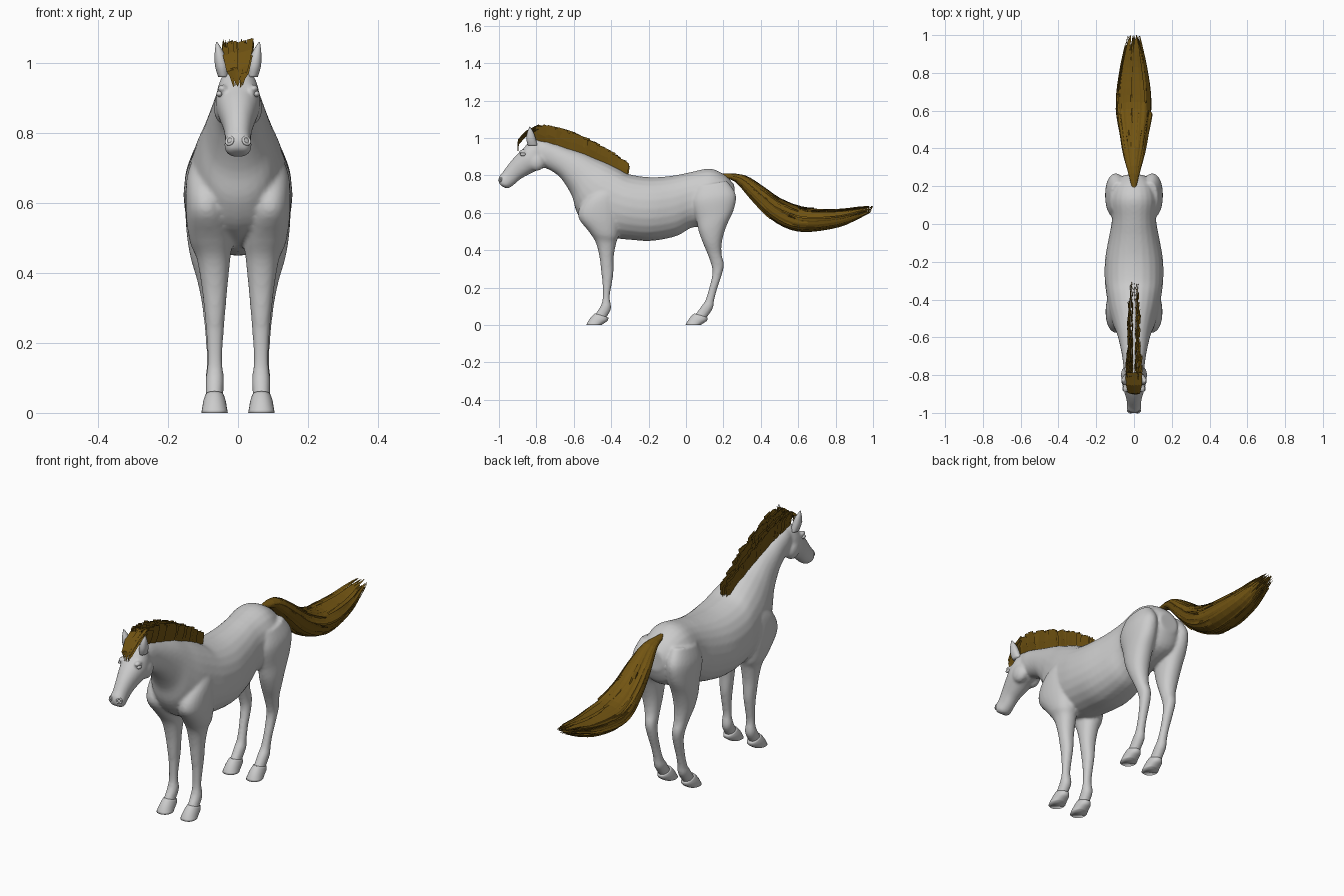
import bpy, bmesh, math, random
from mathutils import Vector

if "Cube" in bpy.data.objects:
    bpy.data.objects.remove(bpy.data.objects["Cube"])

random.seed(4)


def finish(name, bm, smooth=True, mat=None):
    me = bpy.data.meshes.new(name)
    bm.to_mesh(me)
    bm.free()
    ob = bpy.data.objects.new(name, me)
    bpy.context.collection.objects.link(ob)
    for p in me.polygons:
        p.use_smooth = smooth
    if mat:
        me.materials.append(mat)
    return ob


def spline(pts, steps):
    """Catmull-Rom through tuples of any length."""
    q = [pts[0]] + list(pts) + [pts[-1]]
    out = []
    for i in range(1, len(q) - 2):
        for s in range(steps):
            t = s / steps
            out.append(tuple(0.5 * (2 * b + (c - a) * t + (2 * a - 5 * b + 4 * c - d) * t * t
                             + (3 * b - a - 3 * c + d) * t ** 3)
                             for a, b, c, d in zip(*q[i - 1:i + 3])))
    return out + [tuple(pts[-1])]


def loft(bm, stations, side=1, steps=4, n=24, power=0.92):
    """Skin rings given as (y,z of one edge, y,z of opposite edge, x centre, x half width)."""
    rings = []
    for ya, za, yb, zb, xc, hw in spline(stations, steps):
        ring = []
        for k in range(n):
            a = 2 * math.pi * k / n
            c, s = [math.copysign(abs(f) ** power, f) for f in (math.cos(a), math.sin(a))]
            ring.append(bm.verts.new((side * (xc + hw * s), (ya + yb) / 2 + (ya - yb) / 2 * c,
                                      (za + zb) / 2 + (za - zb) / 2 * c)))
        rings.append(ring)
    faces = [bm.faces.new((r[k], r[(k + 1) % n], q[(k + 1) % n], q[k]))
             for r, q in zip(rings, rings[1:]) for k in range(n)]
    faces += [bm.faces.new(rings[0]), bm.faces.new(rings[-1])]
    bmesh.ops.recalc_face_normals(bm, faces=faces)


def ball(bm, loc, size, seg=20):
    vs = bmesh.ops.create_uvsphere(bm, u_segments=seg, v_segments=seg // 2, radius=1)["verts"]
    for v in vs:
        v.co = Vector(loc) + Vector(a * b for a, b in zip(v.co, size))


# Profiles: edge point, opposite edge point, x centre, half width
torso = [(.258, .75, .262, .65, 0, .05), (.21, .80, .225, .57, 0, .10), (.13, .836, .12, .53, 0, .125),
         (.02, .816, .03, .52, 0, .117), (-.08, .797, -.05, .476, 0, .132), (-.19, .79, -.18, .45, 0, .153),
         (-.30, .805, -.29, .455, 0, .155), (-.36, .835, -.40, .47, 0, .145), (-.42, .865, -.52, .52, 0, .13),
         (-.48, .89, -.583, .60, 0, .11), (-.55, .92, -.61, .69, 0, .09), (-.63, .945, -.665, .78, 0, .073),
         (-.70, .97, -.71, .818, 0, .062), (-.77, .99, -.75, .838, 0, .055), (-.82, .985, -.79, .85, 0, .045)]
head = [(-.80, 1.0, -.745, .90, 0, .04), (-.835, .985, -.755, .845, 0, .058), (-.873, .94, -.80, .825, 0, .064),
        (-.91, .905, -.845, .802, 0, .054), (-.945, .865, -.885, .78, 0, .043), (-.978, .82, -.92, .75, 0, .037),
        (-1.0, .79, -.95, .731, 0, .039), (-1.0, .755, -.975, .736, 0, .026)]
fore = [(-.47, .74, -.38, .76, .085, .03), (-.55, .66, -.36, .70, .09, .055), (-.577, .58, -.35, .58, .09, .06),
        (-.52, .50, -.36, .48, .078, .06), (-.482, .44, -.373, .44, .07, .048), (-.462, .36, -.387, .36, .067, .037),
        (-.453, .28, -.388, .28, .066, .029), (-.447, .23, -.395, .23, .066, .025), (-.445, .15, -.408, .15, .066, .021),
        (-.455, .105, -.40, .09, .066, .026), (-.478, .068, -.422, .045, .067, .025), (-.495, .04, -.435, .025, .067, .026)]
hind = [(.05, .74, .22, .77, .085, .04), (.03, .66, .266, .70, .095, .056), (.055, .56, .257, .62, .096, .055),
        (.068, .50, .217, .53, .094, .053), (.09, .44, .193, .45, .09, .046), (.113, .385, .19, .38, .083, .035),
        (.136, .32, .203, .325, .077, .028), (.141, .27, .192, .27, .073, .025), (.122, .19, .166, .19, .07, .021),
        (.103, .13, .15, .13, .068, .022), (.085, .105, .144, .09, .067, .026), (.056, .064, .115, .045, .067, .025),
        (.038, .04, .098, .025, .067, .026)]

# Body, head and legs fused into one smooth skin
bm = bmesh.new()
loft(bm, torso)
loft(bm, head)
for s in (1, -1):
    loft(bm, fore, s)
    loft(bm, hind, s)
    ball(bm, (s * .038, -.80, .872), (.032, .048, .048))
    ball(bm, (s * .045, -.872, .927), (.015, .022, .012))
body = finish("horse_body", bm)
rm = body.modifiers.new("fuse", 'REMESH')
rm.mode = 'VOXEL'
rm.voxel_size = 0.007
rm.use_smooth_shade = True
sm = body.modifiers.new("soften", 'SMOOTH')
sm.factor = 0.5
sm.iterations = 7

# Hooves
for label, dy in (("front", 0), ("hind", .531)):
    for s in (1, -1):
        bm = bmesh.new()
        loft(bm, [(-.487 + dy, .062, -.415 + dy, .04, .067, .026), (-.505 + dy, .045, -.418 + dy, .024, .067, .032),
                  (-.522 + dy, .022, -.437 + dy, .01, .067, .035), (-.533 + dy, 0, -.452 + dy, 0, .067, .038)], s, 2)
        finish(f"{label}_hoof", bm)

# Ears, eyes and nostrils
for s in (1, -1):
    bm = bmesh.new()
    loft(bm, [(-.845, .96, -.795, .96, .042, .015), (-.853, .99, -.803, .995, .047, .019),
              (-.85, 1.025, -.815, 1.03, .053, .014), (-.837, 1.06, -.833, 1.06, .061, .002)], s, n=14)
    finish("ear", bm)
    bm = bmesh.new()
    ball(bm, (s * .053, -.872, .912), (.009, .015, .009))
    finish("eye", bm)
    bpy.ops.mesh.primitive_torus_add(location=(s * .024, -.993, .778), rotation=(math.radians(70), 0, s * .6),
                                     major_radius=.011, minor_radius=.004, major_segments=18, minor_segments=8)
    nostril = bpy.context.object
    nostril.name = "nostril"
    bpy.ops.object.shade_smooth()

hair = bpy.data.materials.new("hair_brown")
hair.diffuse_color = (.17, .09, .006, 1)
hair.use_nodes = True
hair.node_tree.nodes["Principled BSDF"].inputs["Base Color"].default_value = hair.diffuse_color


def ribbon(bm, left, right):
    a = [bm.verts.new(p) for p in left]
    b = [bm.verts.new(p) for p in right]
    for i in range(len(a) - 1):
        bm.faces.new((a[i], a[i + 1], b[i + 1], b[i]))


# Mane: upright overlapping cards leaning out on both sides of the crest
bm = bmesh.new()
crest = spline([(-.33, .805, .07, .018), (-.46, .88, .085, .032), (-.62, .94, .10, .035),
                (-.74, .975, .095, .042), (-.80, .99, .075, .042)], 14)
for y, z, h, w in crest:
    for s in (1, -1):
        for lean in (random.uniform(.2, .6), random.uniform(.7, 1.05)):
            wid = random.uniform(.025, .05)
            top = h * random.uniform(.86, 1.02)
            slope = -.42 * wid
            x0, x1 = s * .012 * lean * 1.5, s * w * lean
            jag = random.uniform(-.006, .006)
            ribbon(bm, [(x0, y - .02, z - .012), (x0 + .6 * (x1 - x0), y - .015, z + top * .5), (x1, y - .01, z + top)],
                   [(x0, y + wid - .02, z + slope - .012), (x0 + .7 * (x1 - x0) + jag, y + wid - .015, z + slope + top * .5),
                    (x1 + jag, y + wid - .01, z + slope + top + jag)])
finish("mane", bm, False, hair)

# Forelock falling between the ears
bm = bmesh.new()
for i in range(26):
    u = random.uniform(-1, 1)
    d, e = random.uniform(-.02, .006), random.uniform(-.02, .02)
    mid = [(u * .038, -.785, 1.062 + d), (u * .034, -.85, 1.03 + d), (u * .026, -.893, .985 + d),
           (u * .014, -.897, .948 + e)]
    wd = (.008, .009, .007, .002)
    ribbon(bm, [(x - w, y, z) for (x, y, z), w in zip(mid, wd)],
           [(x + w, y - .005, z + .004) for (x, y, z), w in zip(mid, wd)])
finish("forelock", bm, False, hair)

# Tail: ribbons following the tail envelope (y,z of upper edge, y,z of lower edge, half width)
tail = spline([(.19, .81, .20, .785, .012), (.31, .802, .265, .765, .035), (.41, .742, .35, .67, .06),
               (.50, .678, .45, .57, .075), (.61, .632, .56, .51, .092), (.72, .622, .67, .50, .092),
               (.83, .622, .82, .525, .072), (.92, .632, .915, .565, .052), (1.0, .637, .985, .60, .034)], 3)


def tail_point(i, ang, r):
    ya, za, yb, zb, hw = tail[i]
    c = r * math.cos(ang)
    return Vector((hw * r * math.sin(ang), (ya + yb) / 2 + (ya - yb) / 2 * c, (za + zb) / 2 + (za - zb) / 2 * c))


bm = bmesh.new()
last = len(tail) - 1
for i in range(210):
    ang = i * 2.39996
    r = random.choice((.65, .85, .95, 1.0))
    start = random.choice((0, 0, random.randint(2, 15)))
    end = min(last, start + random.randint(8, 15)) if i % 3 else last - random.randint(0, 2)
    half = random.uniform(.12, .24)
    twist = random.uniform(-.10, .10)
    left, right = [], []
    for k in range(start, end + 1):
        f = (k - start) / max(1, end - start)
        w = half * (1 - .75 * f ** 4)
        left.append(tail_point(k, ang - w, r * (1 + twist * f)))
        right.append(tail_point(k, ang + w, r * (1 - twist * f)))
    if len(left) > 2:
        ribbon(bm, left, right)
finish("tail", bm, False, hair)
